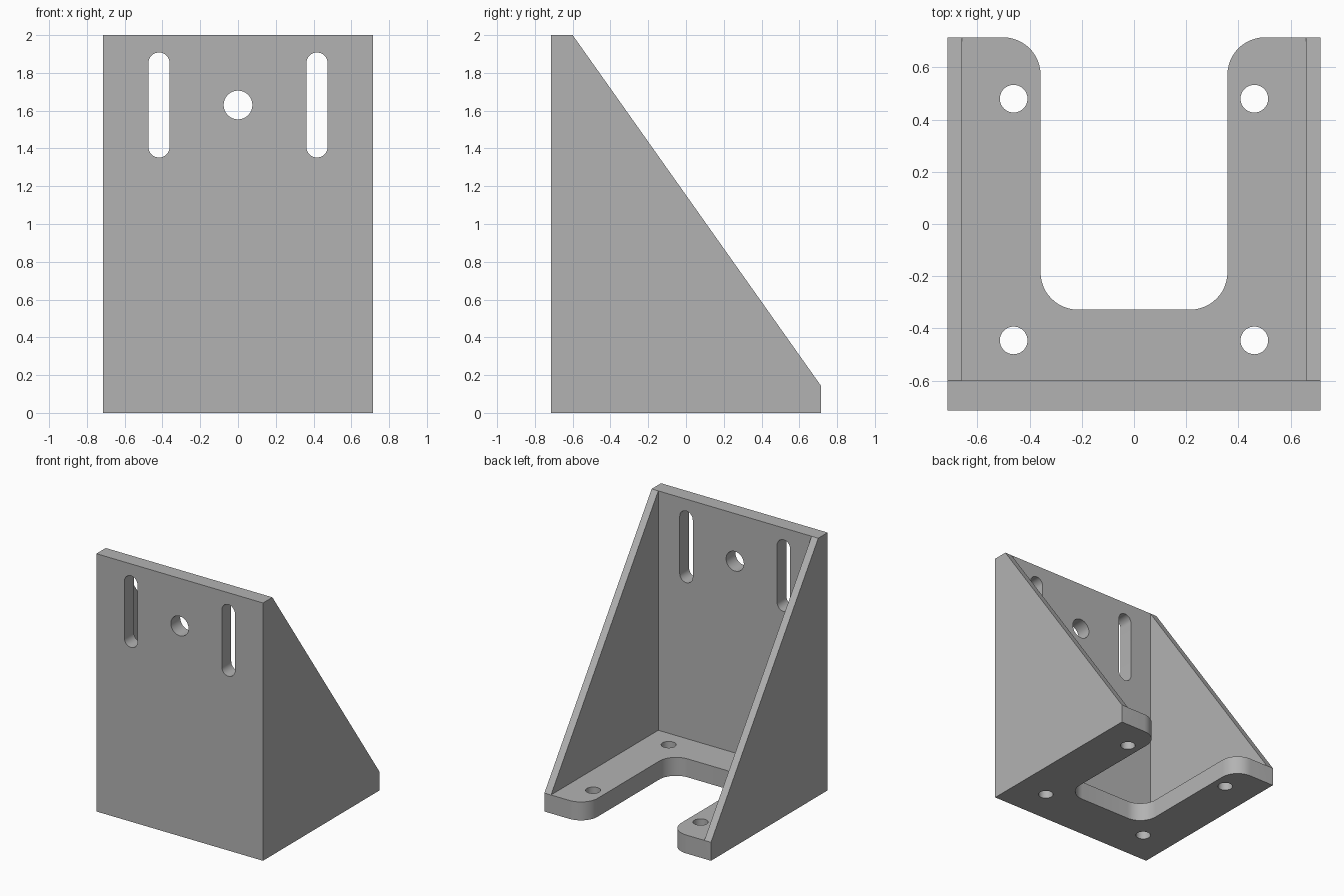
import bpy
import bmesh
from math import cos, sin, pi, radians
from mathutils import Vector

cube = bpy.data.objects.get("Cube")
if cube:
    bpy.data.objects.remove(cube, do_unlink=True)

HALF = 0.715       # half of width and depth
HEIGHT = 2.0
BASE = 0.143       # base thickness
PLATE = 0.115      # upright plate thickness
RIB = 0.057        # side gusset thickness
FILLET = 0.143

grey = bpy.data.materials.new("mid grey")
grey.use_nodes = True
colour = (0.45, 0.45, 0.45, 1)
grey.diffuse_color = colour
grey.node_tree.nodes["Principled BSDF"].inputs["Base Color"].default_value = colour


def prism(name, points, axis, start, end):
    """Extrude a 2D outline along an axis; outline uses the other two axes in order."""
    def place(p, d):
        v = list(p)
        v.insert(axis, d)
        return Vector(v)
    bm = bmesh.new()
    face = bm.faces.new([bm.verts.new(place(p, start)) for p in points])
    out = bmesh.ops.extrude_face_region(bm, geom=[face])
    move = Vector((0, 0, 0))
    move[axis] = end - start
    bmesh.ops.translate(bm, vec=move, verts=[g for g in out["geom"] if isinstance(g, bmesh.types.BMVert)])
    bmesh.ops.recalc_face_normals(bm, faces=bm.faces)
    mesh = bpy.data.meshes.new(name)
    bm.to_mesh(mesh)
    bm.free()
    mesh.materials.append(grey)
    obj = bpy.data.objects.new(name, mesh)
    bpy.context.collection.objects.link(obj)
    return obj


def arc(cx, cy, r, a, b, n=12):
    """Points on an arc from angle a to b in degrees."""
    angles = [radians(a + (b - a) * i / n) for i in range(n + 1)]
    return [(cx + r * cos(t), cy + r * sin(t)) for t in angles]


def slot(cx, cy, r, half_run=0.0):
    """Round hole, or upright slot when half_run is given."""
    if half_run:
        return arc(cx, cy + half_run, r, 0, 180, 16) + arc(cx, cy - half_run, r, 180, 360, 16)
    return arc(cx, cy, r, 0, 360, 40)[:-1]


# Solid block with the sloping side outline
side = [(-HALF, 0), (HALF, 0), (HALF, BASE), (-HALF + PLATE, HEIGHT), (-HALF, HEIGHT)]
bracket = prism("angle_bracket", side, 0, -HALF, HALF)
cutters = []

# Hollow between the gussets, above the base and behind the plate
inner = HALF - RIB
hollow = [(-HALF + PLATE, BASE), (2, BASE), (2, 3), (-HALF + PLATE, 3)]
cutters.append(prism("hollow_cutter", hollow, 0, -inner, inner))

# Rounded U opening in the base with flared mouth
mouth, floor = 0.358, -0.328
right = arc(mouth - FILLET, floor + FILLET, FILLET, -90, 0)
right += arc(mouth + FILLET, HALF - FILLET, FILLET, 180, 90)
right.append((mouth + FILLET, 1))
left = [(-x, y) for x, y in reversed(right)]
cutters.append(prism("opening_cutter", right + left, 2, -0.5, 0.4))

# Mounting holes in the base
for x in (-0.461, 0.461):
    for y in (-0.446, 0.48):
        cutters.append(prism("base_hole_cutter", slot(x, y, 0.053), 2, -0.5, 0.3))

# Adjusting slots and centre hole in the upright plate
for x in (-0.418, 0.418):
    cutters.append(prism("slot_cutter", slot(x, 1.63, 0.056, 0.222), 1, -1, -0.5))
cutters.append(prism("centre_hole_cutter", slot(0, 1.63, 0.076), 1, -1, -0.5))

bpy.ops.object.select_all(action='DESELECT')
bracket.select_set(True)
bpy.context.view_layer.objects.active = bracket
for cutter in cutters:
    cutter.hide_render = True
    mod = bracket.modifiers.new("cut", 'BOOLEAN')
    mod.operation = 'DIFFERENCE'
    mod.solver = 'EXACT'
    mod.object = cutter
    bpy.ops.object.modifier_apply(modifier=mod.name)
    bpy.data.objects.remove(cutter, do_unlink=True)

bpy.ops.object.shade_smooth_by_angle(angle=radians(30))
